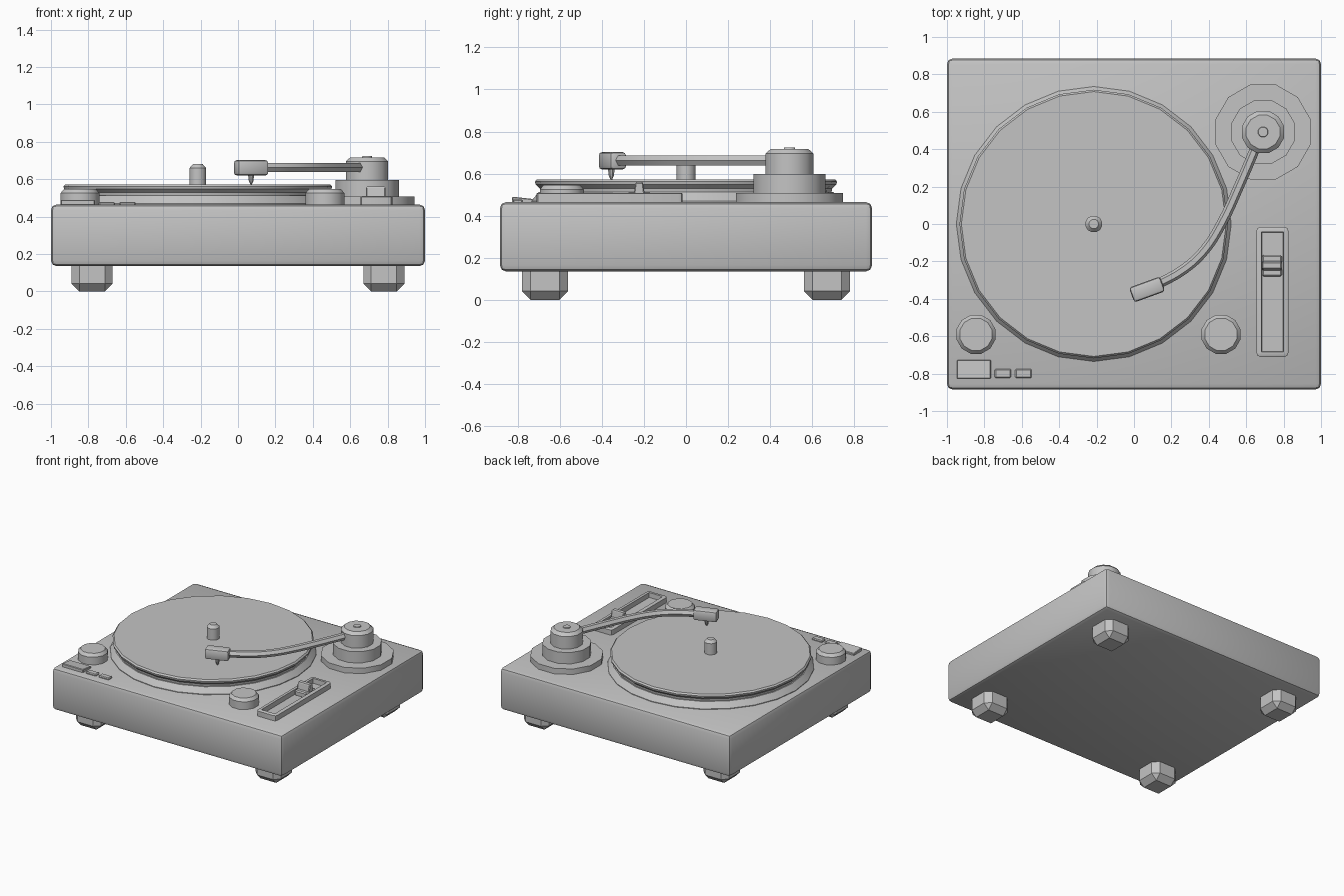
import bpy, bmesh, math
from mathutils import Vector, Matrix

old = bpy.data.objects.get("Cube")
if old:
    bpy.data.objects.remove(old, do_unlink=True)

GREY = bpy.data.materials.new("plain grey")
GREY.use_nodes = True
GREY.diffuse_color = (0.55, 0.55, 0.55, 1)
GREY.node_tree.nodes["Principled BSDF"].inputs["Base Color"].default_value = GREY.diffuse_color


def finish(name, bm, smooth=35):
    bmesh.ops.recalc_face_normals(bm, faces=bm.faces)
    mesh = bpy.data.meshes.new(name)
    bm.to_mesh(mesh)
    bm.free()
    mesh.materials.append(GREY)
    ob = bpy.data.objects.new(name, mesh)
    bpy.context.collection.objects.link(ob)
    bpy.ops.object.select_all(action="DESELECT")
    ob.select_set(True)
    bpy.context.view_layer.objects.active = ob
    bpy.ops.object.shade_smooth_by_angle(angle=math.radians(smooth))
    return ob


def box(name, lo, hi, bevel=0.0, segments=1, turn=0.0):
    """Box between two corners, edges bevelled, turned about its own centre."""
    lo, hi = Vector(lo), Vector(hi)
    bm = bmesh.new()
    bmesh.ops.create_cube(bm, size=1)
    bmesh.ops.scale(bm, vec=hi - lo, verts=bm.verts)
    if bevel:
        bmesh.ops.bevel(bm, geom=bm.edges[:], offset=bevel, segments=segments,
                        profile=0.5, affect="EDGES", clamp_overlap=True)
    bm.transform(Matrix.Translation((lo + hi) / 2) @ Matrix.Rotation(turn, 4, "Z"))
    return finish(name, bm)


def turned(name, centre, profile, sides, flats=True):
    """Solid of revolution from (radius, height) pairs, bottom to top."""
    bm = bmesh.new()
    start = math.pi / sides if flats else 0
    grow = 1 / math.cos(math.pi / sides) if flats else 1
    rings = []
    for r, z in profile:
        ring = []
        for i in range(sides):
            a = start + math.tau * i / sides
            ring.append(bm.verts.new((centre[0] + r * grow * math.cos(a),
                                      centre[1] + r * grow * math.sin(a), z)))
        rings.append(ring)
    for a, b in zip(rings, rings[1:]):
        for i in range(sides):
            j = (i + 1) % sides
            bm.faces.new((a[i], a[j], b[j], b[i]))
    bm.faces.new(rings[0][::-1])
    bm.faces.new(rings[-1])
    return finish(name, bm)


# Plinth and four chamfered feet
DECK = 0.465
box("plinth", (-1, -0.885, 0.135), (1, 0.885, DECK), 0.03, 2)
for sx, side in ((-1, "right"), (1, "left")):
    for sy, end in ((-1, "front"), (1, "back")):
        x, y = 0.78 * sx, 0.67 * sy
        box(f"{end}_{side}_foot", (x - 0.11, y - 0.11, 0), (x + 0.11, y + 0.11, 0.18), 0.042)

# Platter on its sloped base ring, with spindle
HUB = (-0.215, 0)
turned("platter_base", HUB, [(0.735, 0.45), (0.735, 0.47), (0.70, 0.512)], 24, False)
turned("platter", HUB, [(0.69, 0.50), (0.695, 0.53), (0.715, 0.548), (0.718, 0.562), (0.708, 0.573)], 24, False)
turned("spindle", HUB, [(0.044, 0.56), (0.044, 0.66), (0.025, 0.682)], 12)

# Two deck knobs
for name, x in (("power_knob", -0.845), ("speed_knob", 0.465)):
    turned(name, (x, -0.59), [(0.104, 0.45), (0.104, 0.525), (0.086, 0.547)], 12)

# Rocker switch, raised along its front edge, and two small buttons
rocker = box("rocker_switch", (-0.947, -0.827, 0.45), (-0.765, -0.727, 0.48), 0.004)
for v in rocker.data.vertices:
    if v.co.z > DECK and v.co.y < -0.78:
        v.co.z += 0.01
for i in range(2):
    x = -0.745 + 0.11 * i
    box(f"button_{i + 1}", (x, -0.823, 0.45), (x + 0.088, -0.775, 0.478), 0.006)

# Slider frame with a sunken slot
bm = bmesh.new()
bmesh.ops.create_cube(bm, size=1)
bmesh.ops.scale(bm, vec=(0.17, 0.694, 0.055), verts=bm.verts)
bmesh.ops.translate(bm, vec=(0.74, -0.363, 0.4775), verts=bm.verts)
upright = [e for e in bm.edges if abs(e.verts[0].co.z - e.verts[1].co.z) > 0.01]
bmesh.ops.bevel(bm, geom=upright, offset=0.02, segments=2, profile=0.5, affect="EDGES")
bm.normal_update()
top = max(bm.faces, key=lambda f: f.normal.z)
bmesh.ops.inset_region(bm, faces=[top], thickness=0.007, depth=0.004)
bmesh.ops.inset_region(bm, faces=[top], thickness=0.02)
bmesh.ops.inset_region(bm, faces=[top], thickness=0.003, depth=-0.037)
finish("slider_frame", bm)

# Slider handle: low saddle with a tapered upright tab
box("slider_saddle", (0.685, -0.28, 0.465), (0.79, -0.165, 0.51), 0.008)
tab = box("slider_tab", (0.685, -0.25, 0.49), (0.79, -0.195, 0.56), 0.006)
for v in tab.data.vertices:
    if v.co.z > 0.53:
        v.co.y = -0.2225 + (v.co.y + 0.2225) * 0.65

# Tonearm pivot: stepped twelve-sided tower
PIVOT = (0.69, 0.492)
turned("pivot_plate", PIVOT, [(0.254, 0.45), (0.254, 0.508)], 12)
turned("pivot_collar", PIVOT, [(0.17, 0.50), (0.17, 0.597)], 12)
turned("pivot_cap", PIVOT, [(0.113, 0.59), (0.113, 0.695), (0.09, 0.717)], 12)
turned("pivot_pin", PIVOT, [(0.03, 0.71), (0.025, 0.723)], 12)

# Curved tonearm tube
path = [(0.68, 0.48), (0.565, 0.21), (0.467, 0.0), (0.377, -0.14), (0.27, -0.24), (0.10, -0.335)]
curve = bpy.data.curves.new("tonearm", "CURVE")
curve.dimensions = "3D"
curve.bevel_depth = 0.027
curve.bevel_resolution = 1
curve.resolution_u = 4
curve.use_fill_caps = True
spline = curve.splines.new("BEZIER")
spline.bezier_points.add(len(path) - 1)
for point, (x, y) in zip(spline.bezier_points, path):
    point.co = (x, y, 0.663)
    point.handle_left_type = point.handle_right_type = "AUTO"
curve.materials.append(GREY)
arm = bpy.data.objects.new("tonearm", curve)
bpy.context.collection.objects.link(arm)
bpy.ops.object.select_all(action="DESELECT")
arm.select_set(True)
bpy.context.view_layer.objects.active = arm
bpy.ops.object.convert(target="MESH")
bpy.ops.object.shade_smooth_by_angle(angle=math.radians(50))

# Headshell and needle
HEAD = Vector((0.07, -0.35, 0.661))
size = Vector((0.088, 0.042, 0.041))
box("headshell", HEAD - size, HEAD + size, 0.016, 2, math.radians(20))
turned("needle", (0.07, -0.355), [(0.004, 0.572), (0.012, 0.59), (0.017, 0.63)], 8)
